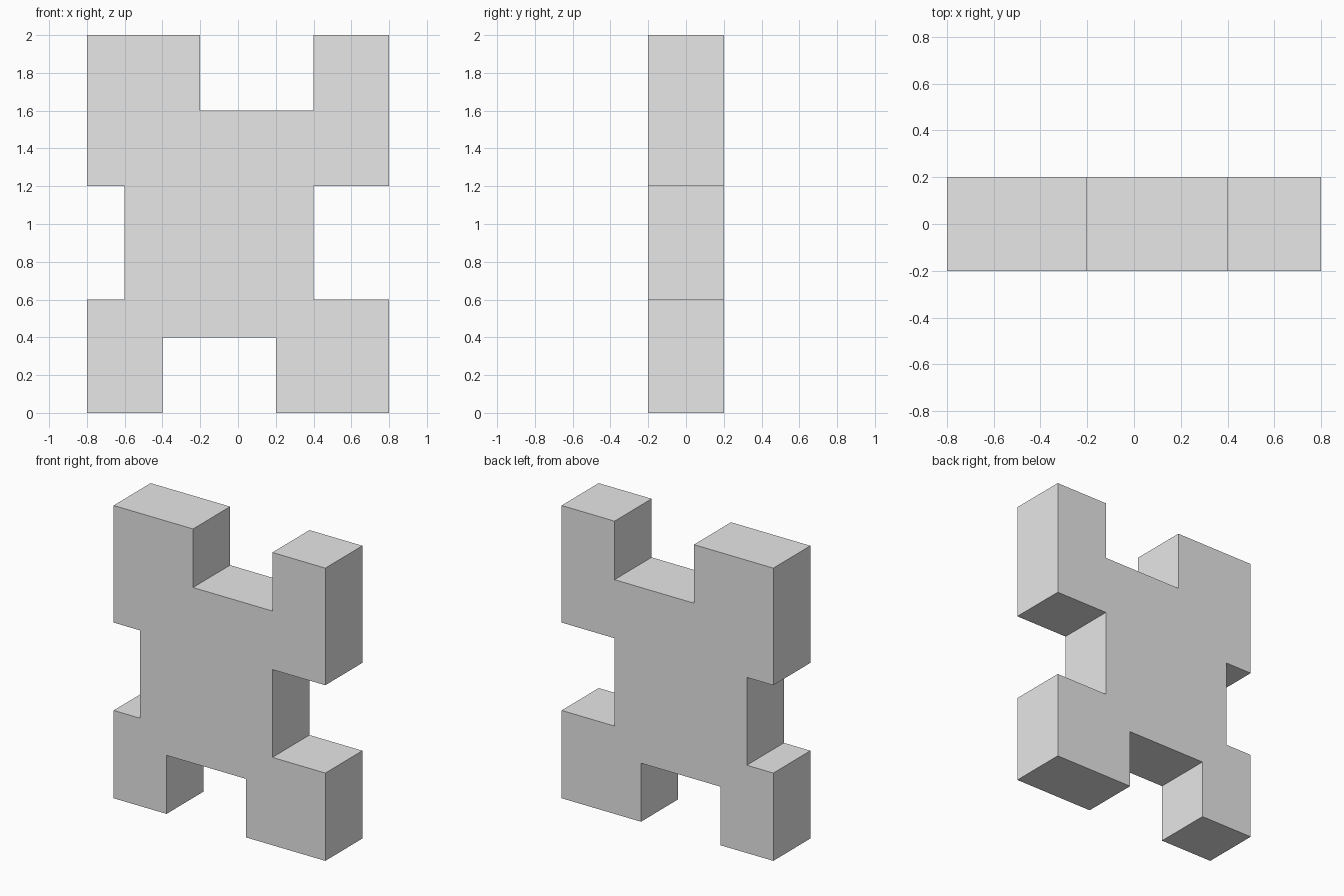
import bpy
import bmesh
from mathutils import Vector

cube = bpy.data.objects.get("Cube")
if cube:
    bpy.data.objects.remove(cube, do_unlink=True)

# Plain grey material
grey = bpy.data.materials.new("light_grey")
grey.use_nodes = True
colour = (0.8, 0.8, 0.8, 1)
grey.diffuse_color = colour
grey.node_tree.nodes["Principled BSDF"].inputs["Base Color"].default_value = colour

# Stepped outline (x, z), anticlockwise from the bottom of the right foot
OUTLINE = [
    (-0.8, 0), (-0.4, 0), (-0.4, 0.4), (0.2, 0.4), (0.2, 0),      # feet and gap
    (0.8, 0), (0.8, 0.6), (0.4, 0.6), (0.4, 1.2), (0.8, 1.2),     # left side notch
    (0.8, 2), (0.4, 2), (0.4, 1.6), (-0.2, 1.6), (-0.2, 2),       # top notch
    (-0.8, 2), (-0.8, 1.2), (-0.6, 1.2), (-0.6, 0.6), (-0.8, 0.6) # right side notch
]
HALF_DEPTH = 0.2


def extrude_outline(name, outline, half_depth, material):
    """Make a solid slab from a front outline."""
    bm = bmesh.new()
    front = bm.faces.new([bm.verts.new((x, -half_depth, z)) for x, z in outline])
    result = bmesh.ops.extrude_face_region(bm, geom=[front], use_keep_orig=True)
    back = [v for v in result["geom"] if isinstance(v, bmesh.types.BMVert)]
    bmesh.ops.translate(bm, verts=back, vec=Vector((0, 2 * half_depth, 0)))
    bmesh.ops.recalc_face_normals(bm, faces=bm.faces)
    mesh = bpy.data.meshes.new(name)
    bm.to_mesh(mesh)
    bm.free()
    mesh.materials.append(material)
    obj = bpy.data.objects.new(name, mesh)
    bpy.context.collection.objects.link(obj)
    return obj


# Body slab
extrude_outline("notched_block", OUTLINE, HALF_DEPTH, grey)
